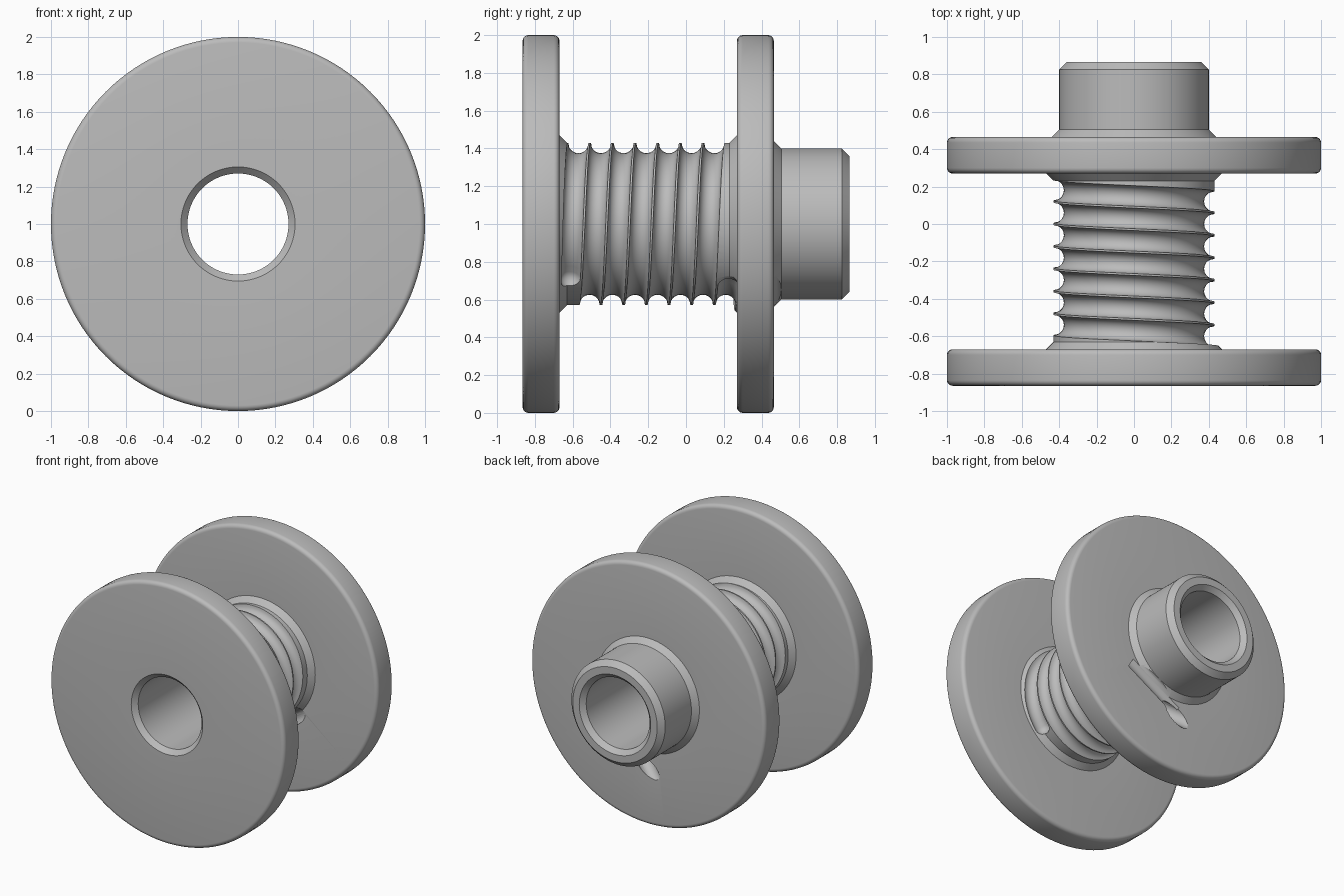
import bpy, bmesh
from math import sin, cos, pi, tau, radians
from mathutils import Vector

cube = bpy.data.objects.get("Cube")
if cube:
    bpy.data.objects.remove(cube)

grey = bpy.data.materials.new("plain_grey")
grey.use_nodes = True
colour = (0.5, 0.5, 0.5, 1)
grey.diffuse_color = colour
grey.node_tree.nodes["Principled BSDF"].inputs["Base Color"].default_value = colour


def polar(r, y, a):
    """Point at radius r and angle a about the spool axis."""
    return Vector((r * cos(a), y, 1 + r * sin(a)))


def make_object(name, rings, closed):
    """Skin a list of rings, either into a closed loop or with capped ends."""
    bm = bmesh.new()
    loops = [[bm.verts.new(p) for p in ring] for ring in rings]
    n = len(loops[0])
    pairs = list(zip(loops, loops[1:]))
    if closed:
        pairs.append((loops[-1], loops[0]))
    for a, b in pairs:
        for i in range(n):
            j = (i + 1) % n
            bm.faces.new((a[i], a[j], b[j], b[i]))
    if not closed:
        bm.faces.new(loops[0])
        bm.faces.new(loops[-1])
    bmesh.ops.recalc_face_normals(bm, faces=bm.faces)
    mesh = bpy.data.meshes.new(name)
    bm.to_mesh(mesh)
    bm.free()
    mesh.materials.append(grey)
    obj = bpy.data.objects.new(name, mesh)
    bpy.context.scene.collection.objects.link(obj)
    return obj


def tube(name, path, radii, sides):
    """Round tube of varying radius along a path."""
    rings = []
    for i, p in enumerate(path):
        along = (path[min(i + 1, len(path) - 1)] - path[max(i - 1, 0)]).normalized()
        out = Vector((p.x, 0, p.z - 1))
        if out.length < 0.01:
            out = Vector((0, 1, 0))
        u = (out - along * out.dot(along)).normalized()
        v = along.cross(u)
        rings.append([p + radii[i] * (u * cos(tau * k / sides) + v * sin(tau * k / sides))
                      for k in range(sides)])
    return make_object(name, rings, False)


def flange(y0, y1, r=1.0, f=0.03, steps=5):
    """Rounded rim of a flange."""
    arc = [f * (1 - cos(pi / 2 * k / steps)) for k in range(steps + 1)]
    rise = [f * sin(pi / 2 * k / steps) for k in range(steps + 1)]
    front = [(r - f + s, y0 + c) for s, c in zip(rise, arc)]
    back = [(q, y1 - (y - y0)) for q, y in reversed(front)]
    return front + back


# Spool body: bored core, two flanges, chamfered drum and hub
profile = [(0.305, -0.865)] + flange(-0.865, -0.67)
profile += [(0.47, -0.67), (0.43, -0.63), (0.43, 0.23), (0.47, 0.27)]
profile += flange(0.27, 0.465)
profile += [(0.44, 0.465), (0.4, 0.505), (0.4, 0.825), (0.36, 0.865),
            (0.305, 0.865), (0.27, 0.83), (0.27, -0.83)]
SEG = 128
spool = make_object("spool", [[polar(r, y, tau * k / SEG) for k in range(SEG)]
                              for r, y in profile], True)

# Helical cord groove with rounded ends
pitch, groove_r = 0.12, 0.055
start, end, count = radians(-42), radians(-50) + 7 * tau, 450
path, radii = [], []
reach = groove_r / 0.43
caps = [-reach * cos(pi / 2 * k / 5) for k in range(5)]
angles = [start + c for c in caps]
angles += [start + (end - start) * k / count for k in range(count + 1)]
angles += [end - c for c in reversed(caps)]
for a in angles:
    over = max(start - a, a - end, 0) / reach
    path.append(polar(0.43, -0.60 + pitch * a / tau, a))
    radii.append(max(groove_r * max(1 - over * over, 0) ** 0.5, 0.004))
cutters = [tube("groove_cutter", path, radii, 20)]

# Slanted cord tunnel through the back flange
inner, outer = Vector((0.28, 0.27, 0.62)), Vector((0.0, 0.465, 0.44))
step = outer - inner
cutters.append(tube("tunnel_cutter", [inner - step * 0.3, outer + step * 0.7],
                    [0.06] * 2, 32))

# Cord clearance beside the hub foot
middle = polar(0.455, 0.5, radians(-60))
tangent = Vector((sin(radians(60)), 0, cos(radians(60))))
cutters.append(tube("clearance_cutter", [middle - tangent * 0.26, middle + tangent * 0.22],
                    [0.055] * 2, 32))

# Set screw holes through both hub walls
cutters.append(tube("screw_hole_cutter", [Vector((0, 0.67, 0.4)), Vector((0, 0.67, 1.6))],
                    [0.105] * 2, 48))

# Cut everything and keep the plain result
for cutter in cutters:
    cutter.hide_render = True
    mod = spool.modifiers.new(cutter.name, "BOOLEAN")
    mod.operation = "DIFFERENCE"
    mod.solver = "EXACT"
    mod.object = cutter
deps = bpy.context.evaluated_depsgraph_get()
cut_mesh = bpy.data.meshes.new_from_object(spool.evaluated_get(deps))
spool.modifiers.clear()
spool.data = cut_mesh
for cutter in cutters:
    bpy.data.objects.remove(cutter)

bpy.ops.object.select_all(action="DESELECT")
spool.select_set(True)
bpy.context.view_layer.objects.active = spool
bpy.ops.object.shade_smooth_by_angle(angle=radians(30))
